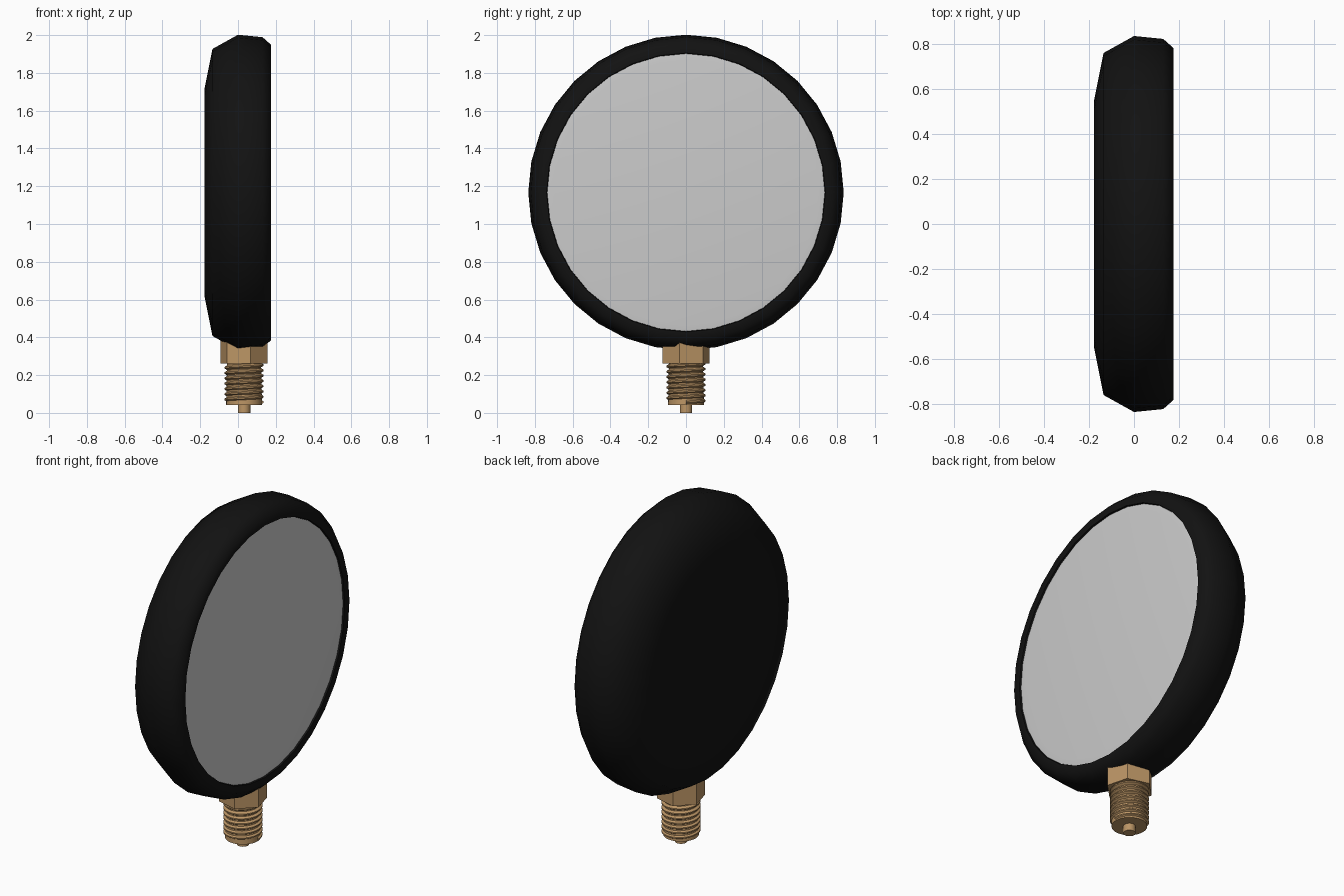
import bpy, bmesh
from math import cos, sin, tau, pi, radians
from mathutils import Matrix

if "Cube" in bpy.data.objects:
    bpy.data.objects.remove(bpy.data.objects["Cube"])

CZ = 1.167   # centre height of the round case
FX = 0.032   # x offset of the threaded fitting


def material(name, rgb):
    m = bpy.data.materials.new(name)
    m.diffuse_color = (*rgb, 1)
    m.use_nodes = True
    m.node_tree.nodes["Principled BSDF"].inputs["Base Color"].default_value = m.diffuse_color
    return m


BLACK = material("black_paint", (0.006, 0.006, 0.006))
BRASS = material("brass", (0.50, 0.30, 0.13))


def finish(name, bm, mat=None, smooth=None):
    bmesh.ops.recalc_face_normals(bm, faces=bm.faces)
    me = bpy.data.meshes.new(name)
    bm.to_mesh(me)
    bm.free()
    ob = bpy.data.objects.new(name, me)
    bpy.context.collection.objects.link(ob)
    if mat:
        me.materials.append(mat)
    if smooth:
        bpy.ops.object.select_all(action='DESELECT')
        ob.select_set(True)
        bpy.context.view_layer.objects.active = ob
        bpy.ops.object.shade_smooth_by_angle(angle=radians(smooth))
    return ob


def lathe(name, profile, sides, matrix, mat=None, smooth=None, phase=0):
    """Revolve (height, radius) pairs about local z and cap both ends."""
    bm = bmesh.new()
    rings = [[bm.verts.new((r * cos(phase + tau * i / sides),
                            r * sin(phase + tau * i / sides), h))
              for i in range(sides)] for h, r in profile]
    for a, b in zip(rings, rings[1:]):
        for i in range(sides):
            j = (i + 1) % sides
            bm.faces.new((a[i], a[j], b[j], b[i]))
    bm.faces.new(rings[0][::-1])
    bm.faces.new(rings[-1])
    bm.transform(matrix)
    return finish(name, bm, mat, smooth)


# Round case and dial, revolved around the x axis
dial_axis = Matrix.Translation((0, 0, CZ)) @ Matrix.Rotation(pi / 2, 4, 'Y')
lathe("case", [(-0.177, 0.55), (-0.135, 0.76), (0, 0.835), (0.13, 0.822),
               (0.175, 0.782), (0.175, 0.738), (0.155, 0.735)],
      32, dial_axis, BLACK, 50)
lathe("dial_face", [(0.15, 0.735), (0.166, 0.735), (0.17, 0.70)],
      32, dial_axis, None, 30)

# Brass fitting: hexagon, threaded stem core and tip
stem_axis = Matrix.Translation((FX, 0, 0))
lathe("hex_nut", [(0.262, 0.129), (0.40, 0.129)], 6, stem_axis, BRASS,
      phase=radians(-15))
lathe("stem_core", [(0.042, 0.095), (0.27, 0.09)], 32, stem_axis, BRASS, 40)
lathe("stem_tip", [(0, 0.033), (0.05, 0.033)], 24, stem_axis, BRASS, 40)

# Helical thread ridge
bm = bmesh.new()
turns, steps, pitch = 7.4, 32, 0.028
ridge = [(0.088, 0), (0.104, 0.35), (0.104, 0.6), (0.088, 0.95)]
previous = None
for i in range(int(turns * steps) + 1):
    a = tau * i / steps
    z = 0.044 + pitch * i / steps
    row = [bm.verts.new((FX + r * cos(a), r * sin(a), z + pitch * f))
           for r, f in ridge]
    if previous:
        for k in range(3):
            bm.faces.new((previous[k], row[k], row[k + 1], previous[k + 1]))
    else:
        bm.faces.new(row)
    previous = row
bm.faces.new(previous[::-1])
finish("stem_thread", bm, BRASS, 30)
